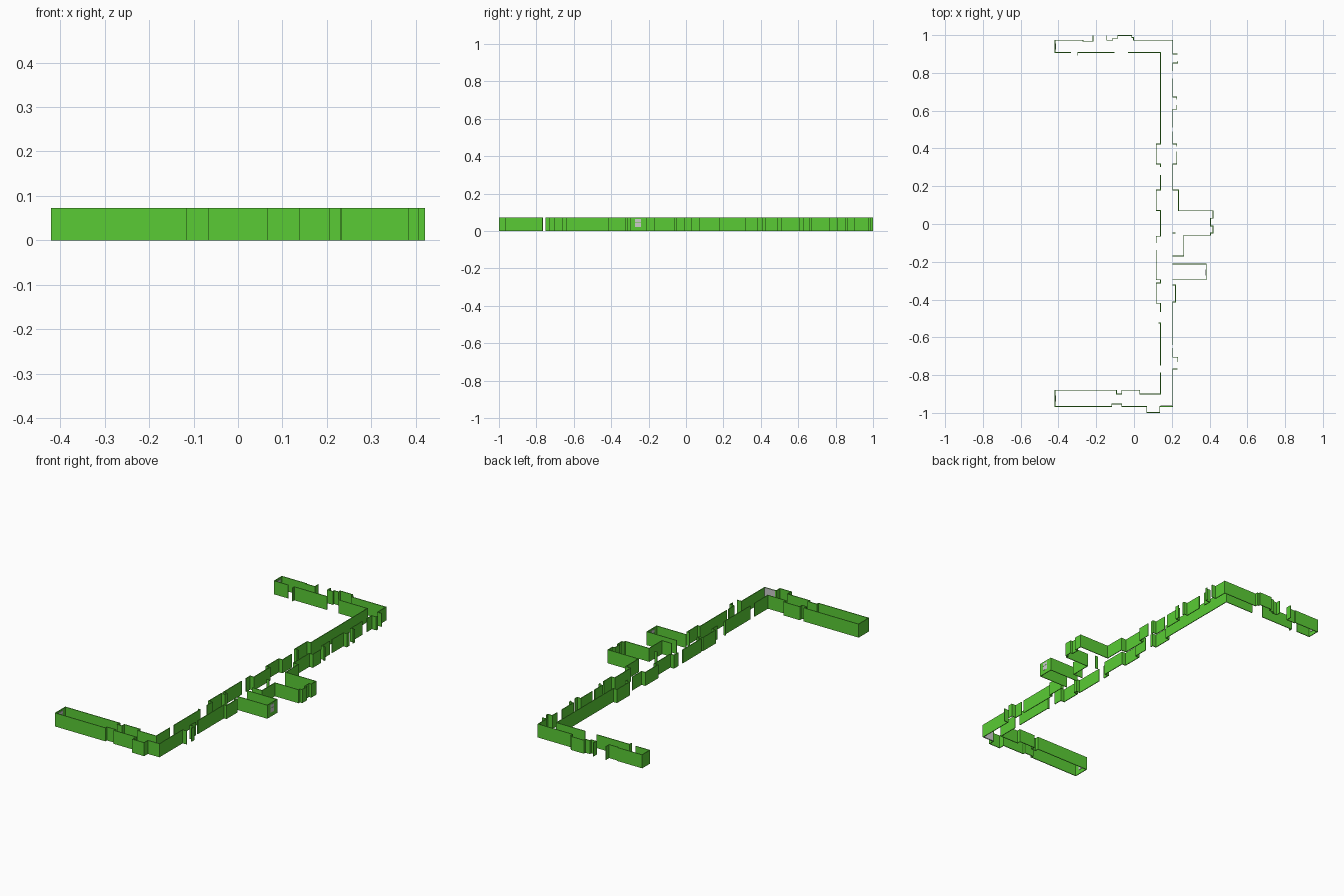
import bpy, bmesh

if "Cube" in bpy.data.objects:
    bpy.data.objects.remove(bpy.data.objects["Cube"])

H = 0.073      # wall height
T = 0.004      # wall thickness

green = bpy.data.materials.new("wall_green")
green.diffuse_color = (0.10, 0.60, 0.035, 1)
green.use_nodes = True
green.node_tree.nodes["Principled BSDF"].inputs["Base Color"].default_value = green.diffuse_color


def wall(name, axis, x, y, *stops):
    """Right-angled wall run: each stop moves along x or y in turn."""
    pts = [(x, y)]
    for s in stops:
        x, y = (s, y) if axis == "x" else (x, s)
        axis = "y" if axis == "x" else "x"
        pts.append((x, y))
    bm = bmesh.new()
    low = [bm.verts.new((px, py, 0)) for px, py in pts]
    top = [bm.verts.new((px, py, H)) for px, py in pts]
    for i in range(len(pts) - 1):
        bm.faces.new((low[i], low[i + 1], top[i + 1], top[i]))
    me = bpy.data.meshes.new(name)
    bm.to_mesh(me)
    bm.free()
    me.materials.append(green)
    ob = bpy.data.objects.new(name, me)
    bpy.context.collection.objects.link(ob)
    mod = ob.modifiers.new("thickness", "SOLIDIFY")
    mod.thickness = T
    mod.offset = 0
    mod.use_even_offset = True


def box(name, x0, x1, y0, y1, z0, z1):
    """Plain grey box between two corners."""
    bm = bmesh.new()
    bmesh.ops.create_cube(bm, size=1)
    for v in bm.verts:
        v.co.x = x1 if v.co.x > 0 else x0
        v.co.y = y1 if v.co.y > 0 else y0
        v.co.z = z1 if v.co.z > 0 else z0
    me = bpy.data.meshes.new(name)
    bm.to_mesh(me)
    bm.free()
    bpy.context.collection.objects.link(bpy.data.objects.new(name, me))


# back wing
wall("back_wing_end", "y", -.217, .998, .968, -.27, .973, -.418, .908, -.334)
wall("back_wing_inner_wall", "y", -.298, .892, .908, -.102)
wall("back_wing_outer_wall", "y", -.144, .998, .973, -.113, .984, -.086, .998,
     -.012, .988, -.002, .973, .205, .9, .231)

# corridor, left side
wall("corridor_left_back", "x", -.033, .908, .14, .423, .118, .317, .14, .302)
wall("corridor_left_middle", "y", .14, .26, .18, .118, .072, .14, -.065, .118, -.1)
wall("corridor_left_front", "y", .118, -.138, -.295, .14, -.312, .118, -.42, .14, -.467)
wall("corridor_left_lower", "x", .13, -.524, .14, -.75)

# front wing, with the corner of the corridor
wall("front_wing", "y", .14, -.785, -.9, .03, -.88, -.065, -.9, -.092, -.88, -.418,
     -.966, -.118, -.953, -.065, -.966, .068, -.998, .136, -.966, .205, -.767, .231)

# corridor, right side
wall("right_doorway_1", "y", .231, -.73, -.705, .205, -.657)
wall("right_wall_front", "y", .205, -.64, -.413, .22, -.323, .205)
wall("small_room", "x", .205, -.295, .382, -.212, .205)
wall("large_room", "x", .205, -.17, .263, -.06, .405, -.048, .418, -.01, .405,
     .03, .418, .07, .236, .18, .205)
wall("door_stub", "x", .205, -.048, .22)
wall("right_recess", "y", .205, .18, .317, .226, .383)
wall("right_doorway_2", "y", .226, .41, .423, .205, .49)
wall("right_wall_back", "y", .205, .51, .608, .226, .63)
wall("right_doorway_3", "y", .226, .66, .672, .205, .77)
wall("right_doorway_4", "y", .205, .81, .852, .231, .864)


# grey windows: two panes in each end wall
def window(name, x, y):
    for part, z0, z1 in (("lower", .022, .045), ("upper", .048, .064)):
        box(f"{name}_{part}_pane", x - .003, x + .003, y - .016, y + .016, z0, z1)


window("small_room_window", .382, -.256)
window("front_wing_window", -.417, -.923)
window("back_wing_window", -.417, .94)

# grey lining inside the front corner
box("corner_lining", .141, .202, -.964, -.962, 0, H)
